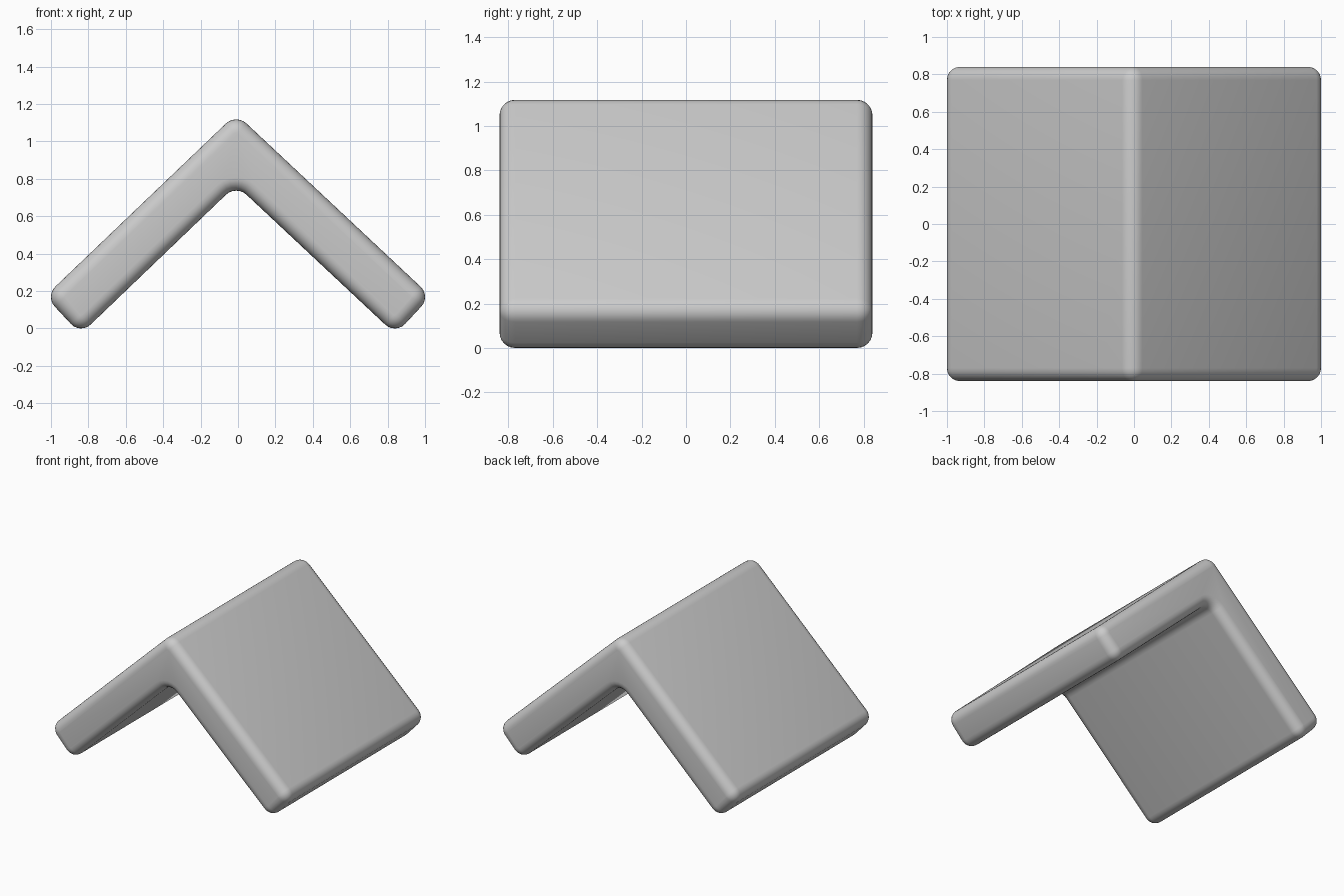
import bpy, bmesh, math

if "Cube" in bpy.data.objects:
    bpy.data.objects.remove(bpy.data.objects["Cube"])

HALF_Y = 0.84
# sharp chevron cross-section (x, z) before rounding
profile = [(-1.031, 0.172), (-0.842, -0.031), (-0.01, 0.767),
           (0.842, -0.031), (1.031, 0.172), (-0.01, 1.148)]

# extrude the section front to back
bm = bmesh.new()
front = [bm.verts.new((x, -HALF_Y, z)) for x, z in profile]
back = [bm.verts.new((x, HALF_Y, z)) for x, z in profile]
bm.faces.new(front)
bm.faces.new(back[::-1])
n = len(profile)
for i in range(n):
    j = (i + 1) % n
    bm.faces.new((front[i], back[i], back[j], front[j]))
bmesh.ops.recalc_face_normals(bm, faces=bm.faces[:])


def round_edges(edges, width):
    bmesh.ops.bevel(bm, geom=edges, offset=width, offset_type='OFFSET',
                    segments=6, profile=0.5, affect='EDGES', clamp_overlap=False)


# round the ridges running along y, then the rims of both end caps
round_edges([e for e in bm.edges
             if abs(e.verts[0].co.y - e.verts[1].co.y) > 1], 0.075)
bm.normal_update()
round_edges([e for e in bm.edges
             if abs(e.verts[0].co.y - e.verts[1].co.y) < 1e-4
             and abs(abs(e.verts[0].co.y) - HALF_Y) < 1e-4], 0.07)
bmesh.ops.recalc_face_normals(bm, faces=bm.faces[:])

mesh = bpy.data.meshes.new("folded_panel")
bm.to_mesh(mesh)
bm.free()
panel = bpy.data.objects.new("folded_panel", mesh)
bpy.context.collection.objects.link(panel)
bpy.context.view_layer.objects.active = panel
panel.select_set(True)
bpy.ops.object.shade_smooth_by_angle(angle=math.radians(35))
